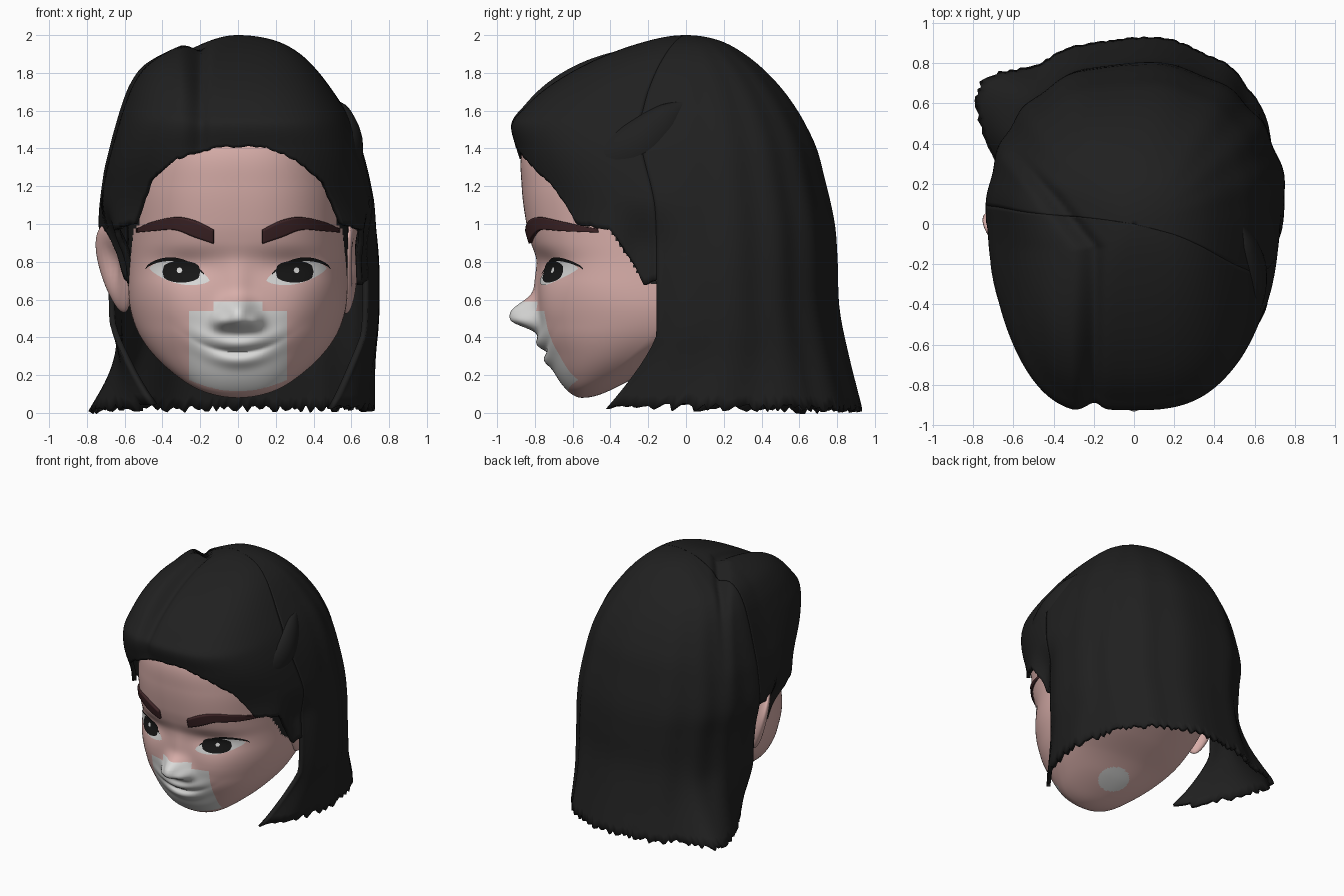
import bpy, bmesh, math, random
from mathutils import Matrix, Vector
from mathutils.bvhtree import BVHTree

if "Cube" in bpy.data.objects:
    bpy.data.objects.remove(bpy.data.objects["Cube"])

random.seed(4)


def material(name, rgb):
    m = bpy.data.materials.new(name)
    m.diffuse_color = (*rgb, 1)
    m.use_nodes = True
    m.node_tree.nodes["Principled BSDF"].inputs["Base Color"].default_value = m.diffuse_color
    return m


SKIN = material("skin", (0.68, 0.42, 0.395))
HAIR = material("hair black", (0.0145, 0.0145, 0.0145))
BROW = material("brow brown", (0.046, 0.017, 0.019))
PALE = material("pale grey", (0.70, 0.70, 0.69))
DARK = material("iris black", (0.008, 0.008, 0.008))


def g(d):
    return math.exp(-d * d)


def ramp(v):
    return min(1, max(0, v))


def step(v):
    v = ramp(v)
    return v * v * (3 - 2 * v)


def interp(keys, t, col=1, smooth=True):
    """Read a column of a key table at t, as a line or a smooth curve."""
    n = len(keys)
    if t <= keys[0][0]:
        return keys[0][col]
    if t >= keys[-1][0]:
        return keys[-1][col]
    i = next(k for k in range(n - 1) if t <= keys[k + 1][0])
    (t0, p0), (t1, p1) = [(keys[k][0], keys[k][col]) for k in (i, i + 1)]
    h, u = t1 - t0, (t - t0) / (t1 - t0)
    if not smooth:
        return p0 + (p1 - p0) * u

    def slope(k):
        a, b = max(k - 1, 0), min(k + 1, n - 1)
        return (keys[b][col] - keys[a][col]) / (keys[b][0] - keys[a][0])
    return ((2*u**3 - 3*u*u + 1) * p0 + (u**3 - 2*u*u + u) * h * slope(i)
            + (3*u*u - 2*u**3) * p1 + (u**3 - u*u) * h * slope(i + 1))


def spow(v, e):
    return math.copysign(abs(v) ** e, v)


def loft(rows, cols, f, wrap=True, flip=False):
    """Grid of points f(row, col) as a bmesh."""
    bm = bmesh.new()
    v = [[bm.verts.new(f(r, c)) for c in range(cols)] for r in range(rows)]
    for r in range(rows - 1):
        for c in range(cols if wrap else cols - 1):
            d = (c + 1) % cols
            q = [v[r][c], v[r + 1][c], v[r + 1][d], v[r][d]]
            bm.faces.new(q[::-1] if flip else q)
    bmesh.ops.remove_doubles(bm, verts=bm.verts[:], dist=1e-5)
    return bm


def finish(name, bm, mats, thick=0):
    me = bpy.data.meshes.new(name)
    bm.to_mesh(me)
    bm.free()
    ob = bpy.data.objects.new(name, me)
    bpy.context.collection.objects.link(ob)
    for m in mats:
        me.materials.append(m)
    bpy.ops.object.select_all(action='DESELECT')
    ob.select_set(True)
    bpy.context.view_layer.objects.active = ob
    bpy.ops.object.shade_smooth_by_angle(angle=math.radians(60))
    if thick:
        s = ob.modifiers.new("thickness", 'SOLIDIFY')
        s.thickness, s.offset = thick, -1


# Head: rings of (height, half width, front, back, y of widest point)
HEAD = [(.08, 0, .55, -.55, -.55), (.12, .2, .63, -.40, -.52), (.2, .33, .69, -.25, -.42),
        (.3, .44, .735, -.1, -.3), (.4, .515, .775, .1, -.2), (.5, .558, .785, .28, -.15),
        (.6, .578, .785, .42, -.12), (.8, .582, .785, .55, -.08), (.9, .584, .82, .58, -.06),
        (1.0, .585, .845, .6, -.05), (1.2, .58, .87, .6, -.04), (1.4, .54, .865, .55, -.02),
        (1.6, .45, .76, .4, 0), (1.75, .3, .52, .2, 0), (1.85, 0, 0, 0, 0)]
HEAD = [(math.sqrt(k[0] - .08), *k[1:]) for k in HEAD]
ROWS, COLS = 150, 240


def features(x, z):
    """Forward bulge of nose, lips, cheeks and eye sockets."""
    ax, m = abs(x), .32 + 1.2 * x * x
    d = .145 * g(x / .08) * math.exp(-abs((z - .505) / (.095 if z > .505 else .06)) ** 2.6)
    d += .05 * g((ax - .09) / .045) * g((z - .485) / .045)
    d += .02 * g(x / .06) * g((z - .68) / .12)
    d += g(x / .16) * (.028 * g((z - m - .045) / .035) + .026 * g((z - m + .045) / .035)
                       - .018 * g((z - m) / .015))
    d += .018 * g((ax - .32) / .15) * g((z - .55) / .13)
    return d - .03 * g((ax - .28) / .15) * g((z - .78) / .07)


def head_point(r, c):
    t = HEAD[-1][0] * r / (ROWS - 1)
    w, f, b, cy = [interp(HEAD, t, k) for k in (1, 2, 3, 4)]
    a, z = 2 * math.pi * c / COLS, .08 + t * t
    e = .909 - .1 * step((z - .45) / .25)
    x = w * spow(math.sin(a), e)
    k = spow(math.cos(a), e)
    y = cy - (f + cy) * k if k > 0 else cy - (b - cy) * k
    if k > 0:
        y -= features(x, z) * min(1, 3 * k)
    return x, y, z


bm = loft(ROWS, COLS, head_point, flip=True)
for co, no in [((.26, 0, 0), (1, 0, 0)), ((-.26, 0, 0), (1, 0, 0)), ((.13, 0, 0), (1, 0, 0)),
               ((-.13, 0, 0), (1, 0, 0)), ((0, 0, .54), (0, 0, 1)), ((0, 0, .59), (0, 0, 1))]:
    bmesh.ops.bisect_plane(bm, geom=bm.verts[:] + bm.edges[:] + bm.faces[:],
                           plane_co=co, plane_no=no)
bm.normal_update()
BURN = [(-.5, 1.0), (-.4, .97), (-.25, .74), (-.18, .68), (.1, .66), (.3, .5)]
for f in bm.faces:
    x, y, z = f.calc_center_median()
    if y > -.5 and z > interp(BURN, y, smooth=False):        # scalp and sideburns
        f.material_index = 1
    elif y < -.5 and f.normal.y < -.02 and (abs(x) < .26 and .115 + .9 * x * x < z < .54
                                            or abs(x) < .13 and .5 < z < .59):
        f.material_index = 2                                 # pale mouth and nose patch
    elif math.hypot((x + .02) / .13, (y + .26) / .09) < 1 and z < .4:  # throat patch
        f.material_index = 2
TREE = BVHTree.FromBMesh(bm)
finish("head", bm, [SKIN, HAIR, PALE])


# Plates that follow the face: columns over u, between lo(u) and hi(u)
def plate(name, x0, x1, lo, hi, mat, off, thick=0, n=28, m=8):
    for side, s in (("right", 1), ("left", -1)):
        def point(i, j):
            u = i / n
            x, z = s * (x0 + (x1 - x0) * u), lo(u) + (hi(u) - lo(u)) * j / m
            hit = TREE.ray_cast(Vector((x, -2, z)), Vector((0, 1, 0)))[0]
            return x, (hit.y if hit else -.4) - off, z
        finish(f"{side}_{name}", loft(n + 1, m + 1, point, wrap=False, flip=s < 0), [mat], thick)


def arch(u, e=.7):
    return max(0, math.sin(math.pi * u)) ** e


def lid(u):
    return .70 + .065 * u + .073 * arch(u)


plate("eye_white", .15, .47, lambda u: .70 + .065 * u - .05 * arch(u), lid, PALE, .004)
plate("iris", .20, .40, lambda u: .747 - .057 * arch(u, .3),
      lambda u: .747 + .058 * arch(u, .3), DARK, .008)
plate("eye_glint", .295, .325, lambda u: .755 - .015 * arch(u, .5),
      lambda u: .755 + .015 * arch(u, .5), PALE, .011, n=10, m=3)
plate("upper_lash", .18, .49, lambda u: lid(u * .9 + .1) - .006,
      lambda u: lid(u * .9 + .1) + .014 * arch(u, .5), DARK, .010, m=3)
BROWS = [(0, .895, .965), (.25, .93, 1.015), (.5, .968, 1.035), (.8, .962, 1.01), (1, .955, .975)]
plate("eyebrow", .13, .54, lambda u: interp(BROWS, u, 1), lambda u: interp(BROWS, u, 2),
      BROW, .022, .03)

# Ears: flattened, hollowed spheres leaning outwards
for side, s, cx, tilt, flare in (("right", 1, .59, .08, .15), ("left", -1, .65, .24, .6)):
    bm = bmesh.new()
    bmesh.ops.create_uvsphere(bm, u_segments=32, v_segments=24, radius=1)
    place = (Matrix.Translation((cx, -.05, .765)) @ Matrix.Rotation(-flare, 4, 'Z')
             @ Matrix.Rotation(tilt, 4, 'Y'))
    for v in bm.verts:
        x, y, z = v.co
        if x > 0:
            x -= 1.1 * g(math.hypot(y + .1, z - .15) / .5)
        v.co = place @ Vector((x * .05, y * (.13 + .04 * z), z * .24))
        v.co.x *= s
    if s < 0:
        bmesh.ops.reverse_faces(bm, faces=bm.faces[:])
    finish(f"{side}_ear", bm, [SKIN])

# Hair: rings of (height, left, right, front, back)
RINGS = [(2.0, 0, 0, 0, 0), (1.97, .15, .2, .2, .18), (1.9, .3, .33, .41, .31),
         (1.8, .475, .43, .615, .43), (1.7, .555, .505, .765, .52), (1.6, .60, .57, .87, .59),
         (1.53, .625, .605, .925, .63), (1.4, .665, .655, .9, .69), (1.25, .705, .695, .865, .73),
         (1.0, .735, .74, .8, .785), (.8, .70, .76, .78, .80), (.55, .68, .762, .78, .81),
         (.3, .695, .75, .78, .86), (.02, .76, .77, .78, .93)]
RINGS = [(math.sqrt(2 - k[0]), *k[1:]) for k in RINGS]
# Lower edge of the front cap by angle: hairline in front, sideburns at the sides
HEM = [(-95, .97), (-84, .96), (-80, .72), (-76, .68), (-72, .8), (-63, .97), (-46, 1.0),
       (-42, 1.1), (-36, 1.22), (-20, 1.34), (-8, 1.39), (0, 1.41), (8, 1.4), (20, 1.34),
       (36, 1.22), (42, 1.1), (46, 1.0), (63, .97), (72, .8), (76, .68), (81, .7)]
HR = 70


def hair_point(r, deg, low):
    t = math.sqrt(2 - low) * r / (HR - 1)
    z, a = 2 - t * t, math.radians(deg)
    left, right, front, back = [interp(RINGS, t, k) for k in (1, 2, 3, 4)]
    e = .87
    if abs(deg) < 90:                      # fuller forehead volume
        e -= (.2 if deg < 0 else .15) * step((z - 1.05) / .4)
    sx, cy = spow(math.sin(a), e), spow(math.cos(a), e)
    x = sx * (right if sx > 0 else left)
    y = -cy * (front if cy > 0 else back)
    # strand grooves, side parting and raised left lobe
    k = 1 + .009 * math.sin(15 * a + 1.5 * math.sin(3 * a)) * ramp(t) * step(.5 - 2 * cy)
    gap = x + .2 + .8 * max(0, y + .12)
    fade = step((z - 1.0) / .5)
    part = g(gap / .04) * step((.45 - y) / .4) * fade
    lobe = step(-gap / .10) * g((gap + .15) / .25) * fade
    k += .035 * lobe - .03 * part
    x, y = x * k, y * k
    z += (.045 * lobe - .025 * part) * step((z - 1.4) / .4)
    # sideburns and front edge of the right side tuck in
    width = 12 if deg > 81 else 10
    x -= math.copysign(.085, x) * step((1.15 - z) / .3) * g((abs(deg) - 76) / width) * (deg > -90)
    # hem flares: forward on both front edges, outward corner at the back left
    if deg >= 81:
        p = ramp(1 - (deg - 81) / 50)
        w = max(0, (.42 - z) / .4) ** 1.3
        x, y = x - .2 * w * p ** 3, y - .27 * w * p
    if deg <= -95:
        w = max(0, (.5 - z) / .48) ** 1.5
        p, q = ramp(1 - (-95 - deg) / 28), g((deg + 128) / 14)
        x, y = x + w * (.33 * p * p - .16 * q), y + w * (.08 * q - .2 * p)
    return x, y, z


# Front cap from temple to temple
N = 150
degs = [-95 + 176 * c / (N - 1) for c in range(N)]
lows = [interp(HEM, d, smooth=False) + random.uniform(-.006, .006) for d in degs]
bm = loft(HR, N, lambda r, c: hair_point(r, degs[c], lows[c]), wrap=False)
finish("hair_front", bm, [HAIR], .03)

# Long back curtain with a ragged hem
M = 140
turn = [81 + 184 * c / (M - 1) for c in range(M)]
hems = [.028 + random.uniform(-.022, .022) for d in turn]
bm = loft(HR, M, lambda r, c: hair_point(r, turn[c] if turn[c] <= 180 else turn[c] - 360,
                                         hems[c]), wrap=False)
finish("hair_back", bm, [HAIR], .03)

# Swept side lock: tapered tube lying on the right of the hair
LOCK = [(0, .45, -.66, 1.26, .05), (.3, .55, -.45, 1.31, .10), (.6, .575, -.25, 1.41, .125),
        (.85, .55, -.09, 1.54, .09), (1, .53, 0, 1.64, .012)]


def lock_point(r, c):
    u, a = r / 30, 2 * math.pi * c / 24
    x, y, z, w = [interp(LOCK, u, k) for k in (1, 2, 3, 4)]
    return (x + .7 * w * math.cos(a), y - .5 * w * math.sin(a), z + w * math.sin(a))


bm = loft(31, 24, lock_point)
bmesh.ops.holes_fill(bm, edges=[e for e in bm.edges if e.is_boundary])
bmesh.ops.recalc_face_normals(bm, faces=bm.faces[:])
finish("side_lock", bm, [HAIR])
